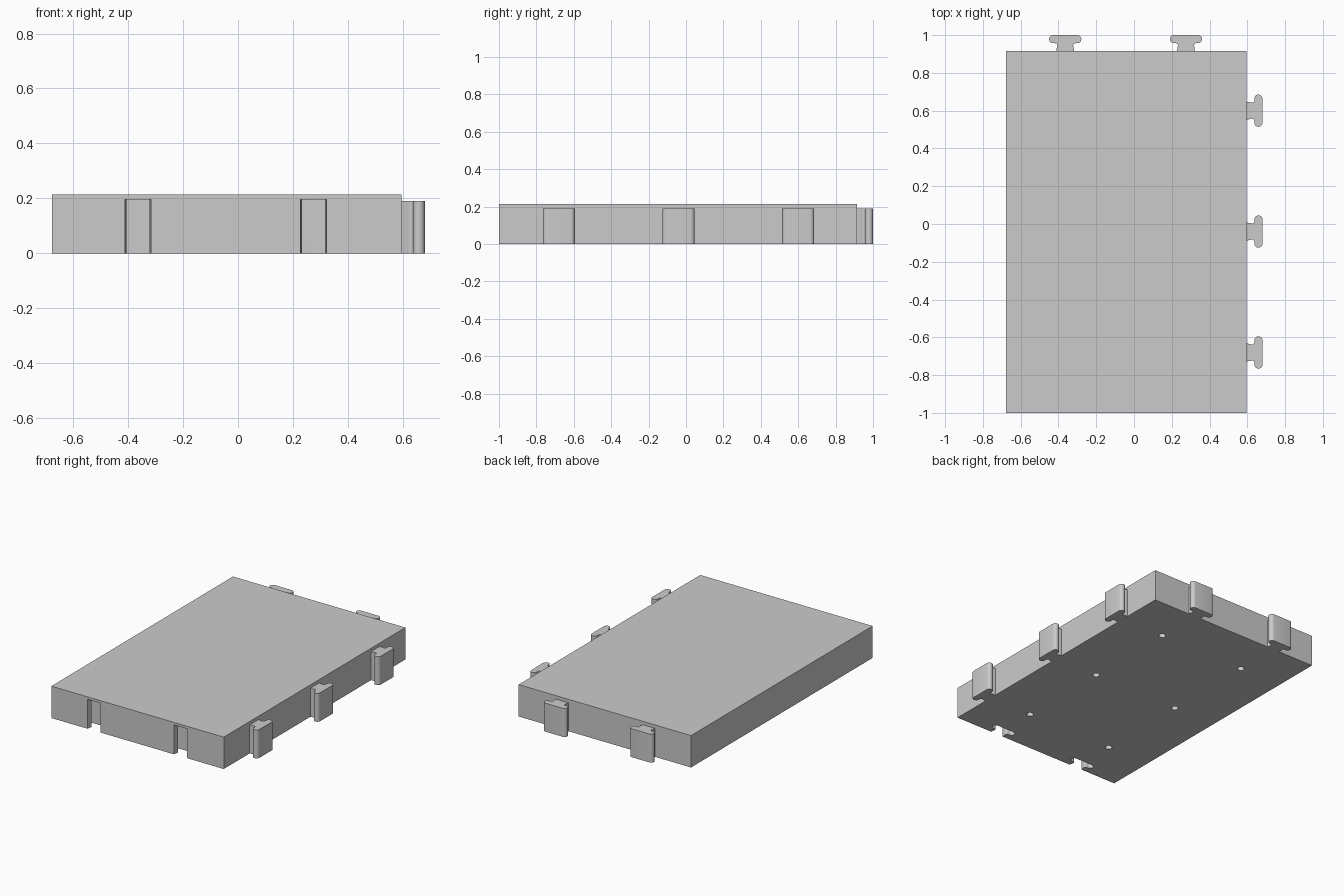
import bpy, bmesh, math
from mathutils import Matrix

if "Cube" in bpy.data.objects:
    bpy.data.objects.remove(bpy.data.objects["Cube"])

grey = bpy.data.materials.new("light grey plastic")
grey.use_nodes = True
grey.diffuse_color = (0.6, 0.6, 0.6, 1)
grey.node_tree.nodes["Principled BSDF"].inputs["Base Color"].default_value = (0.6, 0.6, 0.6, 1)

COLUMNS = (-0.364, 0.275)
ROWS = (-0.68, -0.04, 0.6)
RIGHT, BACK = 0.595, 0.915
LEFT, FRONT = -0.678, -1.0
HEIGHT, TAB_HEIGHT, SLOT_HEIGHT = 0.213, 0.19, 0.196


def arc(cx, cy, r, start, end, steps=6):
    angles = [math.radians(start + (end - start) * i / steps) for i in range(steps + 1)]
    return [(cx + r * math.cos(a), cy + r * math.sin(a)) for a in angles]


def tab_profile(inset):
    """Rounded T outline: narrow neck on the edge, wide head outside."""
    half = [(0.047, -inset), (0.047, 0.003)]
    half += arc(0.054, 0.03, 0.012, 240, 90)[1:]   # hollow beside the neck
    half += arc(0.064, 0.0635, 0.0215, -90, 90, 10)  # round head end
    return half + [(-x, y) for x, y in reversed(half)]


def extrude(bm, outline, z0, z1, matrix):
    verts = [bm.verts.new(matrix @ Matrix.Translation((x, y, z0)).to_translation()) for x, y in outline]
    face = bm.faces.new(verts)
    top = bmesh.ops.extrude_face_region(bm, geom=[face])["geom"]
    bmesh.ops.translate(bm, vec=(0, 0, z1 - z0), verts=[v for v in top if isinstance(v, bmesh.types.BMVert)])


def make_object(name, bm):
    bmesh.ops.recalc_face_normals(bm, faces=bm.faces)
    mesh = bpy.data.meshes.new(name)
    bm.to_mesh(mesh)
    bm.free()
    mesh.materials.append(grey)
    obj = bpy.data.objects.new(name, mesh)
    bpy.context.collection.objects.link(obj)
    return obj


def smooth(obj):
    bpy.ops.object.select_all(action='DESELECT')
    obj.select_set(True)
    bpy.context.view_layer.objects.active = obj
    bpy.ops.object.shade_smooth_by_angle(angle=math.radians(35))


# Tile body
bm = bmesh.new()
extrude(bm, [(LEFT, FRONT), (RIGHT, FRONT), (RIGHT, BACK), (LEFT, BACK)], 0, HEIGHT, Matrix())
tile = make_object("tile_body", bm)

# Front slots and underside holes
bm = bmesh.new()
for x in COLUMNS:
    extrude(bm, tab_profile(0.02), -0.05, SLOT_HEIGHT, Matrix.Translation((x, FRONT, 0)))
    for y in ROWS:
        extrude(bm, arc(0, 0, 0.022, 0, 345, 23), -0.05, 0.107, Matrix.Translation((x, y, 0)))
cutter = make_object("slot_and_hole_cutter", bm)
cutter.hide_render = True
cut = tile.modifiers.new("slots and holes", 'BOOLEAN')
cut.operation, cut.solver, cut.object = 'DIFFERENCE', 'EXACT', cutter
bpy.context.view_layer.objects.active = tile
bpy.ops.object.modifier_apply(modifier=cut.name)
bpy.data.objects.remove(cutter)
smooth(tile)

# Connector tabs on the back and right edges
places = [("back_tab", Matrix.Translation((x, BACK, 0))) for x in COLUMNS]
places += [("right_tab", Matrix.Translation((RIGHT, y, 0)) @ Matrix.Rotation(-math.pi / 2, 4, 'Z')) for y in ROWS]
for name, matrix in places:
    bm = bmesh.new()
    extrude(bm, tab_profile(0), 0, TAB_HEIGHT, matrix)
    smooth(make_object(name, bm))
